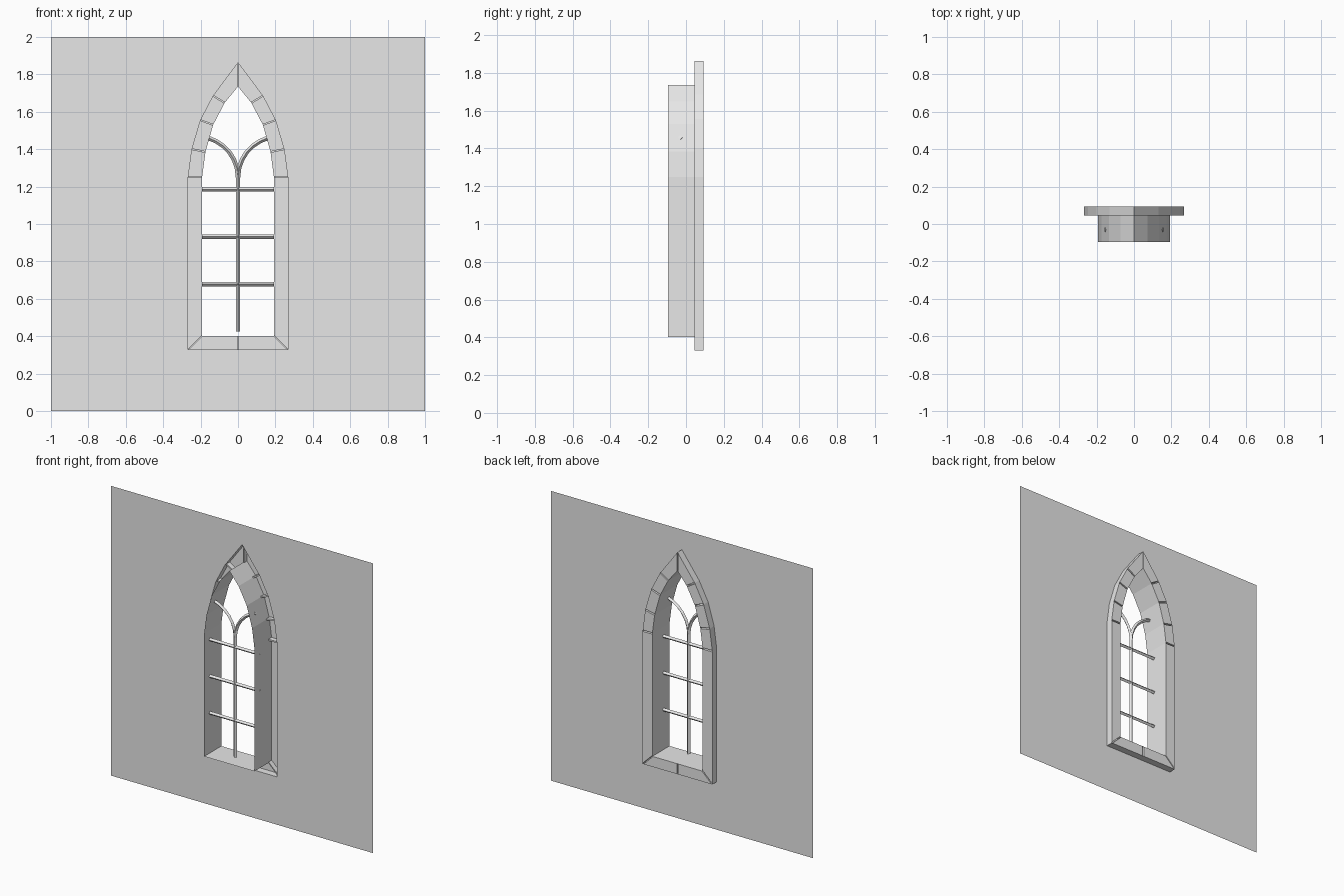
import bpy, bmesh
from mathutils import Vector

cube = bpy.data.objects.get("Cube")
if cube:
    bpy.data.objects.remove(cube)

# One plain grey for everything
GREY = (0.8, 0.8, 0.8, 1)
stone = bpy.data.materials.new("plain_grey")
stone.use_nodes = True
stone.diffuse_color = GREY
stone.node_tree.nodes["Principled BSDF"].inputs["Base Color"].default_value = GREY

WALL_Y, BACK_Y, FRONT_Y = 0.045, 0.093, -0.095
GROOVE_Y, GAP = 0.06, 0.005
BAR_Y, BAR_R = -0.03, 0.012

# Half outlines from sill centre to apex, as (x, z)
OUTER = [(0, 0.33), (0.266, 0.33), (0.266, 1.25), (0.246, 1.40),
         (0.20, 1.555), (0.132, 1.685), (0, 1.862)]
INNER = [(0, 0.402), (0.192, 0.402), (0.192, 1.25), (0.174, 1.385),
         (0.133, 1.53), (0.071, 1.648), (0, 1.735)]


def full_loop(half):
    return half + [(-x, z) for x, z in half[-2:0:-1]]


def at(p, y):
    return Vector((p[0], y, p[1]))


def finish(name, bm, check=None):
    """Weld, orient and link; check picks a face and its wanted direction."""
    bmesh.ops.remove_doubles(bm, verts=bm.verts, dist=0.0001)
    bmesh.ops.recalc_face_normals(bm, faces=bm.faces)
    bm.normal_update()
    if check:
        face = max(bm.faces, key=lambda f: abs(f.normal.y) * f.calc_area())
        if face.normal.y * check < 0:
            bmesh.ops.reverse_faces(bm, faces=bm.faces)
    mesh = bpy.data.meshes.new(name)
    bm.to_mesh(mesh)
    bm.free()
    mesh.materials.append(stone)
    obj = bpy.data.objects.new(name, mesh)
    bpy.context.collection.objects.link(obj)
    return obj


outer, inner = full_loop(OUTER), full_loop(INNER)
count = len(outer)

# Thin wall sheet with the pointed opening
bm = bmesh.new()
edges = []
for loop in ([(-1, 0), (1, 0), (1, 2), (-1, 2)], outer):
    verts = [bm.verts.new(at(p, WALL_Y)) for p in loop]
    edges += [bm.edges.new((verts[i - 1], verts[i])) for i in range(len(verts))]
bmesh.ops.triangle_fill(bm, edges=edges, use_beauty=True, normal=(0, -1, 0))
finish("wall", bm, check=-1)


def add_face(bm, points):
    return bm.faces.new([bm.verts.new(p) for p in points])


def shifted(loop, i, j):
    """Point just past loop corner i on the way to corner j."""
    a, b = Vector(loop[i]), Vector(loop[j])
    return a + (b - a).normalized() * GAP


# Deep window lining
bm = bmesh.new()
for i in range(count):
    j = (i + 1) % count
    add_face(bm, [at(inner[i], FRONT_Y), at(inner[j], FRONT_Y),
                  at(inner[j], BACK_Y), at(inner[i], BACK_Y)])
lining = finish("window_lining", bm)
# Make the lining face into the opening
sill = min(lining.data.polygons, key=lambda p: p.center.z)
if sill.normal.z < 0:
    lining.data.flip_normals()

# Surround of stone blocks with recessed joints
bm = bmesh.new()
for i in range(count):
    h, j = i - 1, (i + 1) % count
    o1, o2 = shifted(outer, i, j), shifted(outer, j, i)
    n1, n2 = shifted(inner, i, j), shifted(inner, j, i)
    add_face(bm, [at(o1, BACK_Y), at(o2, BACK_Y), at(n2, BACK_Y), at(n1, BACK_Y)])
    for o, n in ((o1, n1), (o2, n2)):
        add_face(bm, [at(o, BACK_Y), at(n, BACK_Y), at(n, GROOVE_Y), at(o, GROOVE_Y)])
    o0, n0 = shifted(outer, i, h), shifted(inner, i, h)
    floor = [o0, outer[i], o1, n1, inner[i], n0]
    add_face(bm, [at(p, GROOVE_Y) for p in floor])
finish("surround_blocks", bm, check=1)

# Outer rim of the surround
bm = bmesh.new()
for i in range(count):
    j = (i + 1) % count
    add_face(bm, [at(outer[i], WALL_Y), at(outer[j], WALL_Y),
                  at(outer[j], BACK_Y), at(outer[i], BACK_Y)])
rim = finish("surround_rim", bm)
base = min(rim.data.polygons, key=lambda p: p.center.z)
if base.normal.z > 0:
    rim.data.flip_normals()


def bar(name, path):
    """Diamond-section bar swept along a path in the window plane."""
    bm = bmesh.new()
    rings = []
    for k, p in enumerate(path):
        ahead = Vector(path[min(k + 1, len(path) - 1)])
        behind = Vector(path[max(k - 1, 0)])
        t = (ahead - behind).normalized()
        side = Vector((-t.y, 0, t.x)) * BAR_R
        depth = Vector((0, BAR_R, 0))
        c = at(p, BAR_Y)
        rings.append([bm.verts.new(c + d) for d in (side, depth, -side, -depth)])
    for a, b in zip(rings, rings[1:]):
        for i in range(4):
            bm.faces.new((a[i - 1], a[i], b[i], b[i - 1]))
    bm.faces.new(rings[0])
    bm.faces.new(rings[-1])
    finish(name, bm)


# Window bars
bar("upright_bar", [(0, 0.425), (0, 1.29)])
for label, z in (("lower", 0.678), ("middle", 0.932), ("upper", 1.185)):
    bar(label + "_cross_bar", [(-0.193, z), (0.193, z)])

# Curved branches near the top
BRANCH = [(0, 1.25), (0.006, 1.30), (0.022, 1.345), (0.047, 1.385),
          (0.08, 1.418), (0.12, 1.444), (0.156, 1.459)]
for label, s in (("left", 1), ("right", -1)):
    bar(label + "_branch_bar", [(s * x, z) for x, z in BRANCH])
